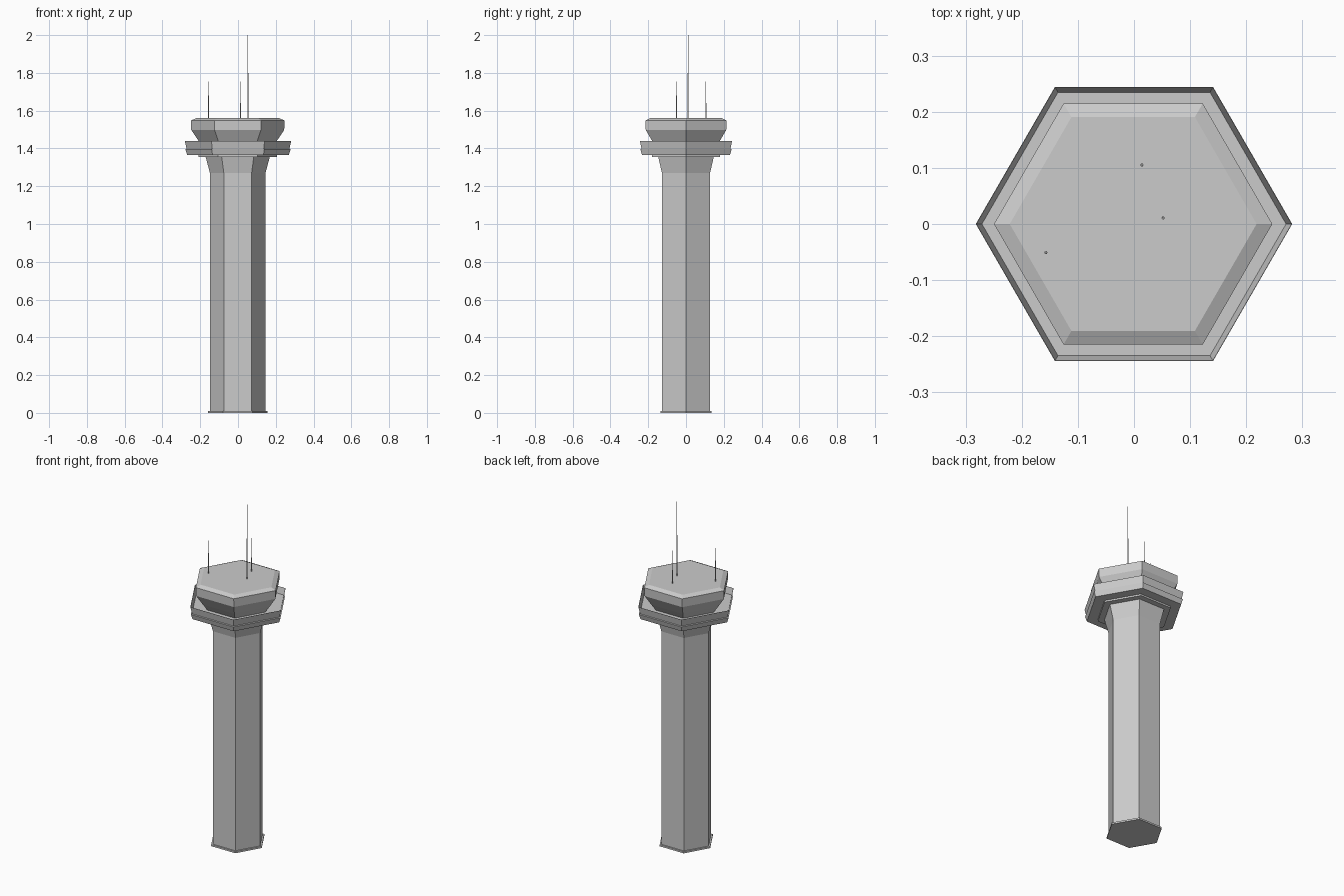
import bpy, bmesh
from math import cos, sin, tau

cube = bpy.data.objects.get("Cube")
if cube:
    bpy.data.objects.remove(cube, do_unlink=True)

grey = bpy.data.materials.new("concrete grey")
grey.use_nodes = True
colour = (0.6, 0.6, 0.6, 1)
grey.diffuse_color = colour
grey.node_tree.nodes["Principled BSDF"].inputs["Base Color"].default_value = colour


def prism(name, profile, x=0.0, y=0.0, sides=6):
    """Stack of regular polygons given as (radius, height), capped at both ends."""
    bm = bmesh.new()
    rings = [[bm.verts.new((x + r * cos(tau * i / sides), y + r * sin(tau * i / sides), z))
              for i in range(sides)] for r, z in profile]
    for low, high in zip(rings, rings[1:]):
        for i in range(sides):
            j = (i + 1) % sides
            bm.faces.new((low[i], low[j], high[j], high[i]))
    bm.faces.new(rings[0][::-1])
    bm.faces.new(rings[-1])
    mesh = bpy.data.meshes.new(name)
    bm.to_mesh(mesh)
    bm.free()
    mesh.materials.append(grey)
    obj = bpy.data.objects.new(name, mesh)
    bpy.context.collection.objects.link(obj)
    return obj


SHIFT = -0.0015

# Tower body
prism("base_plate", [(0.157, 0), (0.157, 0.01)], SHIFT)
prism("shaft", [(0.147, 0.01), (0.147, 1.27), (0.17, 1.356)], SHIFT)
prism("collar", [(0.208, 1.356), (0.208, 1.366)], SHIFT)

# Walkway with two flared bands; the upper one is a thin parapet around the floor
prism("gallery", [(0.269, 1.366), (0.279, 1.396), (0.272, 1.398),
                  (0.282, 1.44), (0.281, 1.44), (0.271, 1.402)])

# Control cab with slanted windows and bevelled roof
prism("cab", [(0.18, 1.402), (0.207, 1.44), (0.246, 1.498), (0.248, 1.548)], SHIFT)
prism("roof", [(0.248, 1.548), (0.22, 1.56)], SHIFT)

# Antennas: thick lower rod and thin whip
for name, x, y, joint, top in (("centre", 0.052, 0.011, 1.8, 2.0),
                               ("rear", 0.014, 0.105, 1.64, 1.755),
                               ("side", -0.157, -0.051, 1.68, 1.755)):
    prism(name + "_antenna", [(0.003, 1.555), (0.003, joint),
                              (0.0015, joint), (0.0015, top)], x, y)
